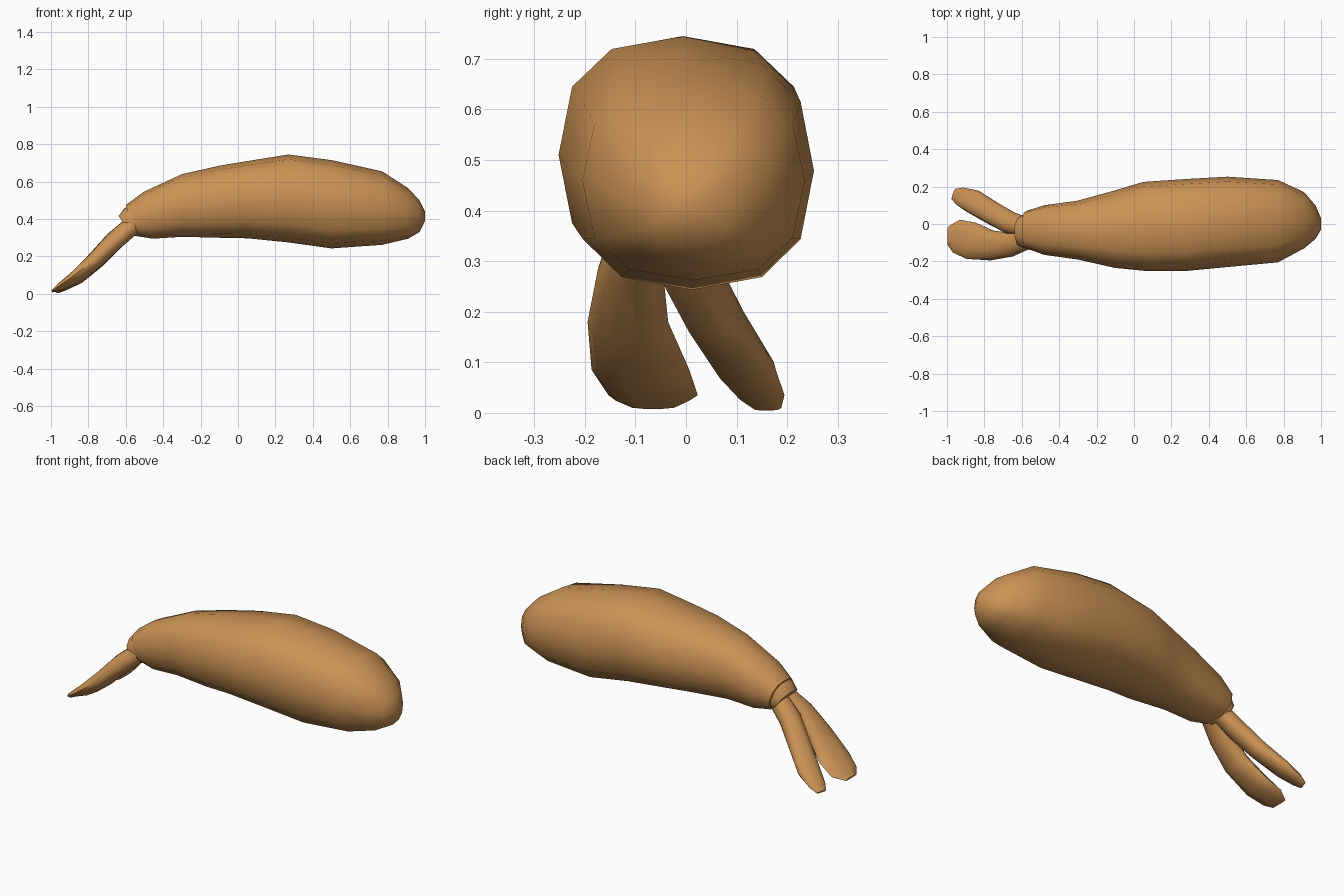
import bpy
import bmesh
import math
from mathutils import Vector

cube = bpy.data.objects.get("Cube")
if cube:
    bpy.data.objects.remove(cube, do_unlink=True)

tan = bpy.data.materials.new("warm_tan")
tan.use_nodes = True
colour = (0.60, 0.29, 0.09, 1)
tan.diffuse_color = colour
tan.node_tree.nodes["Principled BSDF"].inputs["Base Color"].default_value = colour


def loft(name, rings):
    """Skin a closed tube over rings of points and cap both ends."""
    bm = bmesh.new()
    loops = [[bm.verts.new(p) for p in ring] for ring in rings]
    n = len(loops[0])
    for a, b in zip(loops, loops[1:]):
        for i in range(n):
            j = (i + 1) % n
            bm.faces.new((a[i], a[j], b[j], b[i]))
    bm.faces.new(loops[0][::-1])
    bm.faces.new(loops[-1])
    bmesh.ops.recalc_face_normals(bm, faces=bm.faces[:])
    mesh = bpy.data.meshes.new(name)
    bm.to_mesh(mesh)
    bm.free()
    obj = bpy.data.objects.new(name, mesh)
    bpy.context.collection.objects.link(obj)
    mesh.materials.append(tan)
    bpy.ops.object.select_all(action='DESELECT')
    obj.select_set(True)
    bpy.context.view_layer.objects.active = obj
    bpy.ops.object.shade_smooth_by_angle(angle=math.radians(60))
    return obj


def oval(sides, power):
    """Unit rounded-square outline."""
    pts = []
    for i in range(sides):
        a = math.tau * i / sides
        c, s = math.cos(a), math.sin(a)
        pts.append((math.copysign(abs(c) ** power, c), math.copysign(abs(s) ** power, s)))
    return pts


def sweep(name, stations, sides=10):
    """Tube along a path; each station is x, y, z, half width, half thickness."""
    centres = [Vector(s[:3]) for s in stations]
    rings = []
    for k, s in enumerate(stations):
        along = centres[min(k + 1, len(centres) - 1)] - centres[max(k - 1, 0)]
        across = along.cross(Vector((0, 0, 1))).normalized()
        up = across.cross(along).normalized()
        rings.append([centres[k] + across * c * s[3] + up * v * s[4]
                      for c, v in oval(sides, 0.9)])
    return loft(name, rings)


# Plump body: x, right edge, left edge, underside, top, lean
body = [
    (-0.575, -0.13, 0.07, 0.31, 0.475, -0.3),
    (-0.48, -0.165, 0.10, 0.295, 0.545, -0.2),
    (-0.30, -0.19, 0.125, 0.305, 0.64, 0),
    (-0.10, -0.235, 0.18, 0.30, 0.685, 0),
    (0.05, -0.25, 0.225, 0.297, 0.71, 0),
    (0.27, -0.252, 0.24, 0.275, 0.745, 0),
    (0.50, -0.23, 0.253, 0.243, 0.715, 0),
    (0.77, -0.205, 0.235, 0.262, 0.655, 0),
    (0.91, -0.13, 0.17, 0.295, 0.565, 0),
    (0.97, -0.08, 0.10, 0.33, 0.50, 0),
    (1.0, -0.03, 0.03, 0.39, 0.44, 0),
]
rings = []
for x, y0, y1, z0, z1, lean in body:
    ry, rz = (y1 - y0) / 2, (z1 - z0) / 2
    rings.append([(x + lean * v * rz, (y0 + y1) / 2 + c * ry, (z0 + z1) / 2 + v * rz)
                  for c, v in oval(12, 0.8)])
loft("body", rings)

# Tilted collar joining body and tail
sweep("tail_collar", [
    (-0.50, -0.035, 0.43, 0.09, 0.08),
    (-0.56, -0.04, 0.39, 0.10, 0.085),
    (-0.60, -0.04, 0.362, 0.085, 0.07),
])

# Two flattened tail lobes
sweep("right_tail_lobe", [
    (-0.56, -0.08, 0.37, 0.05, 0.05),
    (-0.66, -0.11, 0.285, 0.065, 0.05),
    (-0.76, -0.115, 0.18, 0.08, 0.045),
    (-0.87, -0.09, 0.085, 0.10, 0.033),
    (-0.95, -0.065, 0.035, 0.09, 0.02),
    (-0.995, -0.065, 0.014, 0.05, 0.007),
])
sweep("left_tail_lobe", [
    (-0.56, -0.02, 0.37, 0.05, 0.05),
    (-0.66, 0.005, 0.285, 0.06, 0.05),
    (-0.76, 0.06, 0.18, 0.062, 0.045),
    (-0.86, 0.12, 0.085, 0.065, 0.033),
    (-0.93, 0.148, 0.035, 0.05, 0.018),
    (-0.965, 0.16, 0.01, 0.03, 0.007),
])
